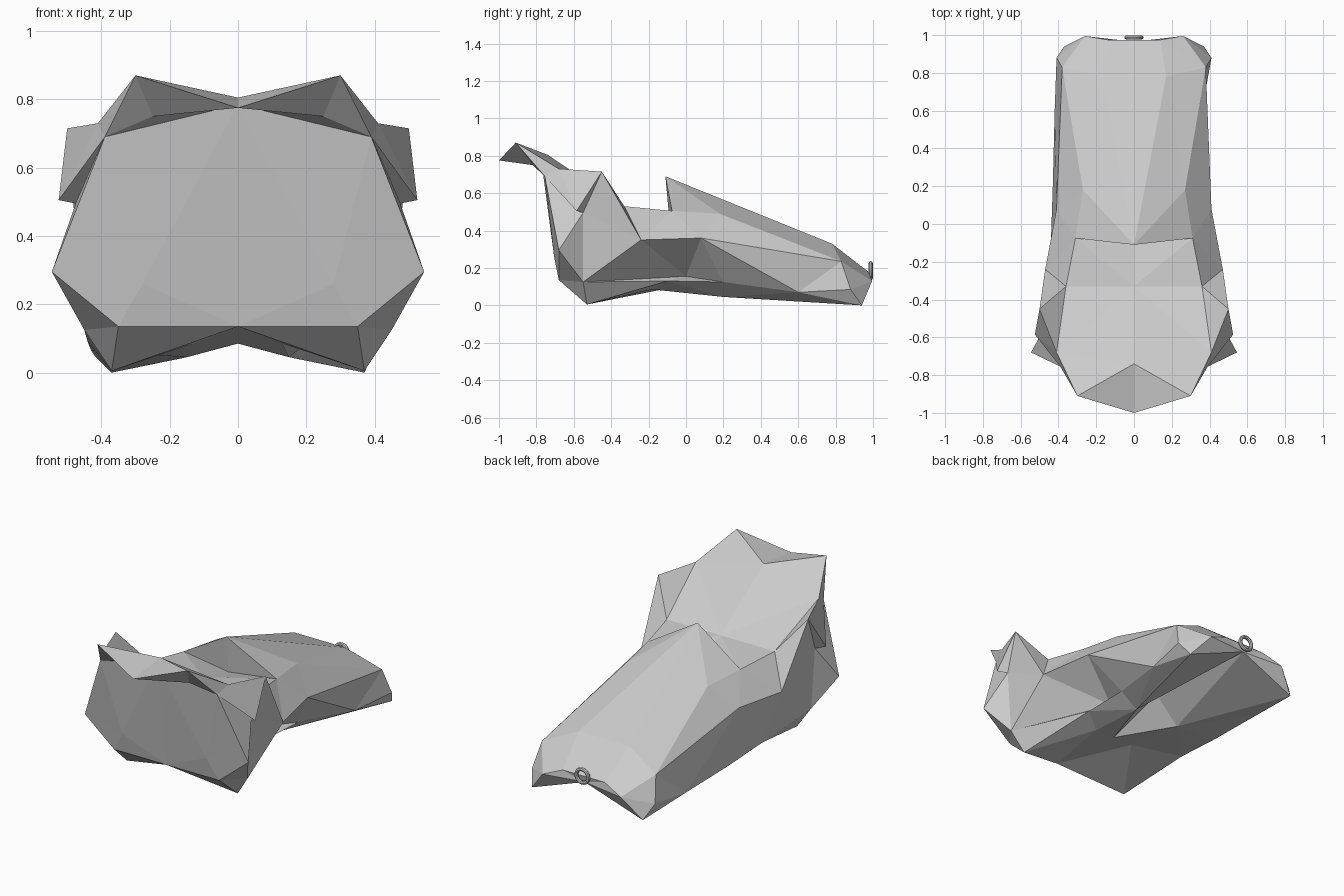
import bpy
import bmesh
from math import pi
from mathutils import Vector

default_cube = bpy.data.objects.get("Cube")
if default_cube:
    bpy.data.objects.remove(default_cube)

grey = bpy.data.materials.new("plain grey")
grey.use_nodes = True
colour = (0.6, 0.6, 0.6, 1)
grey.diffuse_color = colour
grey.node_tree.nodes["Principled BSDF"].inputs["Base Color"].default_value = colour


def rail(names, *points):
    """Name the corners along one line of a half."""
    return dict(zip(names.split(), map(Vector, points)))


def skin(bm, verts, first, second):
    """Fill between two lines of corners; a repeated corner makes a triangle."""
    a = [verts[name] for name in first.split()]
    b = [verts[name] for name in second.split()]
    for i in range(len(a) - 1):
        corners = dict.fromkeys((a[i], a[i + 1], b[i + 1], b[i]))
        bm.faces.new(list(corners))


# Centre line over the top
ridge = rail(
    "visor_tip visor_back seat hood_foot hood_peak tail_top tail_end",
    (0, -1, .775), (0, -.74, .805), (0, -.33, .53), (0, -.09, .47),
    (0, -.11, .69), (0, .78, .33), (0, .975, .18))

# Centre line underneath, from the tail to the shield
underside = rail(
    "arch_end arch_mid belly shield_foot shield_top",
    (0, .965, .14), (0, .2, .2), (0, -.18, .085), (0, -.68, .135),
    (0, -.775, .785))

# Visor and front shield
front = rail(
    "visor_peak visor_under brow brow_back shield_side shield_crease "
    "shield_corner",
    (.3, -.91, .87), (.25, -.82, .75), (.39, -.755, .69), (.41, -.68, .73),
    (.545, -.68, .295), (.28, -.705, .26), (.35, -.68, .135))

# Upper edge, from the ears past the hood to the tail
upper = rail(
    "ear ear_low ear_root seat_side hood_side hood_back tail_deck tail_lip",
    (.5, -.45, .715), (.525, -.585, .505), (.475, -.55, .495),
    (.36, -.33, .53), (.31, -.075, .505), (.27, .18, .49),
    (.17, .78, .33), (.14, .975, .18))

# Shoulder line along the flank
shoulder = rail(
    "waist flank tail_shoulder tail_knob",
    (.47, -.24, .35), (.41, .08, .36), (.38, .83, .235), (.26, .995, .13))

# Keel line, pinched in under the middle
keel = rail(
    "front_foot keel_waist keel_mid rear_foot",
    (.37, -.53, .005), (.13, -.18, .085), (.15, .2, .045), (.37, .94, 0))

# Lower rim: tucked under with a ledge on the left, straight on the right
rim_ends = rail("rim_front rim_tail", (.45, -.55, .125), (.41, .88, .085))
left_rim = rail(
    "rim_waist rim_mid rim_rear ledge",
    (.25, -.1, .13), (.26, .2, .125), (.36, .6, .07), (.17, 0, .155))
right_rim = rail(
    "rim_waist rim_mid rim_rear",
    (.44, -.1, .09), (.43, .2, .065), (.42, .6, .05))

shared = {**ridge, **underside, **front, **upper, **shoulder, **keel,
          **rim_ends}

# Faceted shell, both halves welded along the centre line
bm = bmesh.new()
for side, side_rim in ((1, left_rim), (-1, right_rim)):
    verts = {name: bm.verts.new((side * p.x, p.y, p.z))
             for name, p in {**shared, **side_rim}.items()}

    # Visor top, seat, hood and tail deck
    skin(bm, verts,
         "visor_tip visor_back visor_back seat hood_foot hood_peak "
         "hood_peak hood_peak tail_top tail_end arch_end",
         "visor_peak visor_peak brow_back seat_side hood_side hood_side "
         "hood_back tail_deck tail_deck tail_lip tail_lip")

    # Visor underside
    skin(bm, verts,
         "visor_tip visor_peak visor_peak visor_peak",
         "visor_under visor_under brow brow_back")

    # Shield face and its folded outer edge
    skin(bm, verts,
         "visor_tip shield_top shield_top shield_foot shield_foot",
         "visor_under visor_under brow shield_crease shield_corner")
    skin(bm, verts,
         "brow shield_crease shield_corner front_foot",
         "brow shield_side rim_front front_foot")

    # Ear
    skin(bm, verts,
         "brow brow brow brow_back brow_back",
         "shield_side ear_root ear_low ear seat_side")
    skin(bm, verts, "ear_low ear_root waist", "ear ear ear")

    # Flank above the shoulder line
    skin(bm, verts,
         "ear seat_side hood_side hood_back tail_deck tail_lip",
         "waist waist flank flank tail_shoulder tail_knob")

    # Flank below it, and the ledge
    skin(bm, verts, "ear_root waist", "shield_side rim_front")
    if side == 1:
        skin(bm, verts, "waist flank flank", "rim_front ledge rim_mid")
        skin(bm, verts, "rim_front rim_waist rim_mid", "ledge ledge ledge")
    else:
        skin(bm, verts, "waist flank flank", "rim_front rim_waist rim_mid")
    skin(bm, verts,
         "flank flank tail_shoulder tail_knob tail_knob tail_lip",
         "rim_mid rim_rear rim_tail rim_tail rear_foot arch_end")

    # Underside slope and the central channel
    skin(bm, verts,
         "rim_front rim_waist rim_mid rim_rear rim_tail",
         "front_foot keel_waist keel_mid keel_mid rear_foot")
    skin(bm, verts,
         "shield_foot shield_foot belly arch_mid arch_end",
         "shield_corner front_foot keel_waist keel_mid rear_foot")

bmesh.ops.remove_doubles(bm, verts=bm.verts[:], dist=0.0001)
bmesh.ops.triangulate(bm, faces=[f for f in bm.faces if len(f.verts) > 3])
bmesh.ops.recalc_face_normals(bm, faces=bm.faces[:])
mesh = bpy.data.meshes.new("body_shell")
bm.to_mesh(mesh)
bm.free()
mesh.materials.append(grey)
shell = bpy.data.objects.new("body_shell", mesh)
bpy.context.collection.objects.link(shell)

# Small upright ring on the tail
bpy.ops.mesh.primitive_torus_add(
    location=(0, .988, .185), rotation=(pi / 2, 0, 0),
    major_radius=.04, minor_radius=.011, major_segments=24, minor_segments=8)
ring = bpy.context.object
ring.name = "tail_ring"
ring.data.materials.append(grey)
bpy.ops.object.shade_smooth_by_angle()
